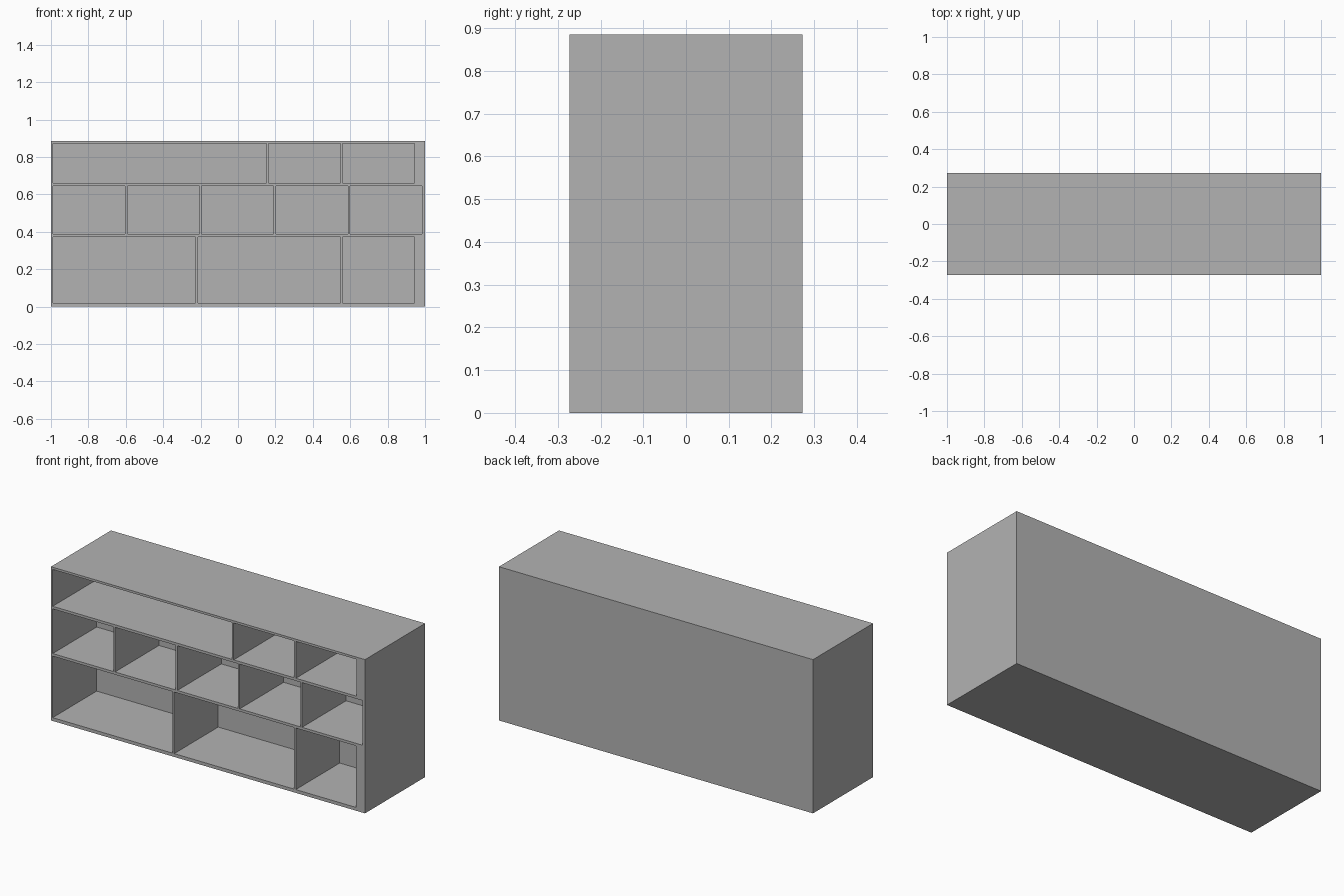
import bpy
import bmesh
from mathutils import Matrix, Vector

if "Cube" in bpy.data.objects:
    bpy.data.objects.remove(bpy.data.objects["Cube"])

WIDTH, DEPTH, HEIGHT = 2.0, 0.546, 0.885
POCKET = 0.40      # depth of the open compartments
GAP = 0.011        # thickness of the dividers
FRONT = -DEPTH / 2


def add_box(bm, x0, x1, y0, y1, z0, z1):
    centre = Vector((x0 + x1, y0 + y1, z0 + z1)) / 2
    scale = Matrix.Diagonal((x1 - x0, y1 - y0, z1 - z0, 1))
    bmesh.ops.create_cube(bm, size=1, matrix=Matrix.Translation(centre) @ scale)


def make_object(name, bm):
    mesh = bpy.data.meshes.new(name)
    bm.to_mesh(mesh)
    bm.free()
    obj = bpy.data.objects.new(name, mesh)
    bpy.context.collection.objects.link(obj)
    return obj


grey = bpy.data.materials.new("grey")
grey.diffuse_color = (0.45, 0.45, 0.45, 1)
grey.use_nodes = True
grey.node_tree.nodes["Principled BSDF"].inputs["Base Color"].default_value = grey.diffuse_color

# Solid cabinet body
bm = bmesh.new()
add_box(bm, -WIDTH / 2, WIDTH / 2, FRONT, -FRONT, 0, HEIGHT)
cabinet = make_object("shelf_cabinet", bm)
cabinet.data.materials.append(grey)

# Rows of compartments: bottom, top, widths from left to right
rows = [
    (0.019, 0.373, [0.763, 0.763, 0.385]),
    (0.388, 0.645, [0.386] * 5),
    (0.660, 0.872, [1.142, 0.385, 0.385]),
]
bm = bmesh.new()
for z0, z1, widths in rows:
    x = -0.989
    for w in widths:
        add_box(bm, x, x + w, FRONT - 0.1, FRONT + POCKET, z0, z1)
        x += w + GAP
cutter = make_object("compartment_cutter", bm)
cutter.data.materials.append(grey)
cutter.hide_render = True

# Cut the compartments into the front
cut = cabinet.modifiers.new("compartments", 'BOOLEAN')
cut.operation = 'DIFFERENCE'
cut.solver = 'EXACT'
cut.object = cutter
bpy.context.view_layer.objects.active = cabinet
bpy.ops.object.modifier_apply(modifier=cut.name)
bpy.data.objects.remove(cutter)
